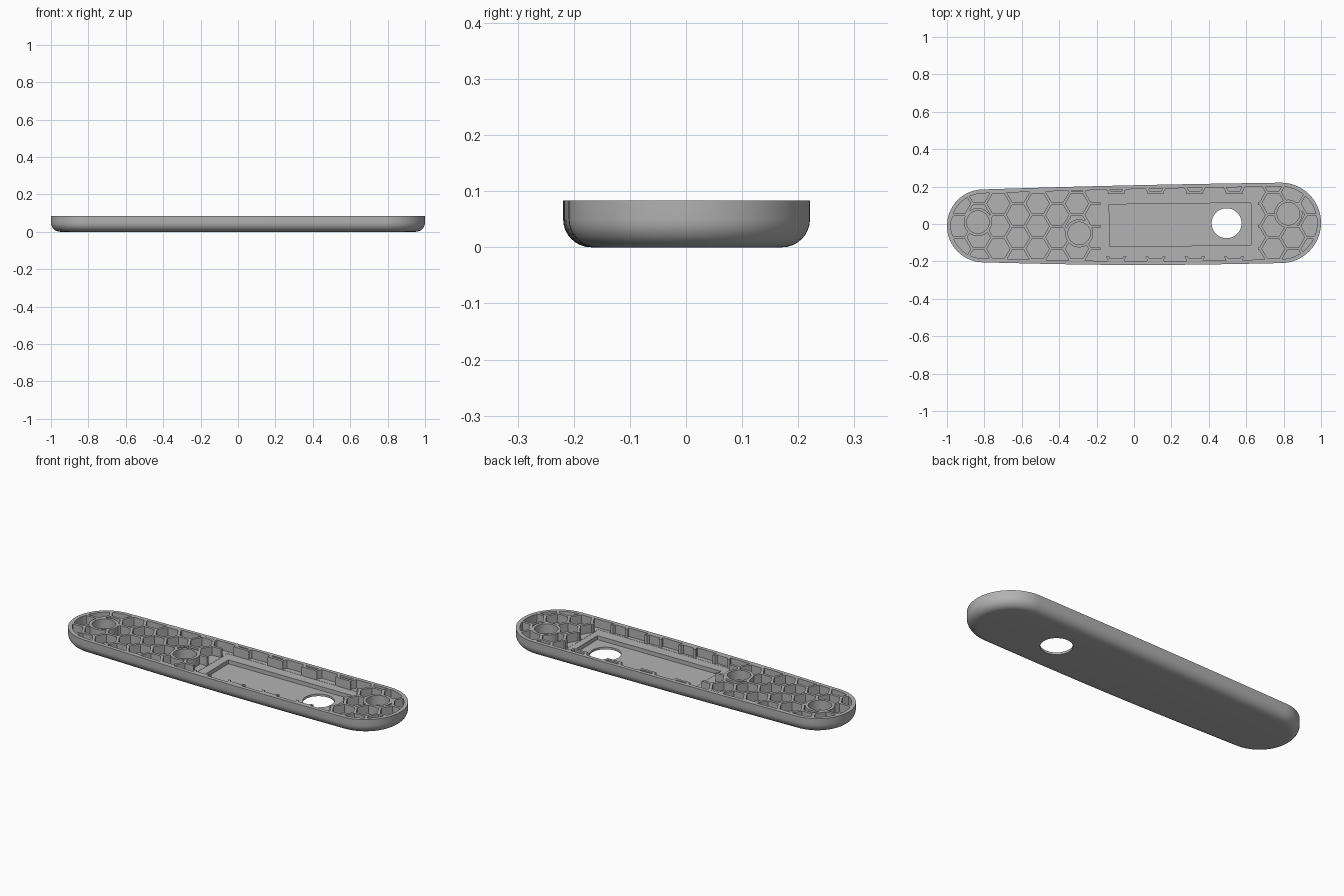
import bpy, bmesh, math
from math import sin, cos, pi

cube = bpy.data.objects.get("Cube")
if cube:
    bpy.data.objects.remove(cube, do_unlink=True)

HEIGHT = 0.083
FLOOR = 0.035          # floor of the honeycomb pockets
ABOVE = 0.12           # cutters reach past the rim
ROUND = 0.05           # rounding of the underside
WALL = 0.021

grey = bpy.data.materials.new("plain_grey")
grey.use_nodes = True
grey.diffuse_color = (0.45, 0.45, 0.45, 1)
grey.node_tree.nodes["Principled BSDF"].inputs["Base Color"].default_value = grey.diffuse_color


def outline(inset=0.0, arc=36, side=16):
    """Tapered slot with gently bowed long sides, counter-clockwise."""
    lx, ly, lr = -0.805, -0.01, 0.195 - inset
    rx, ry, rr = 0.785, 0.006, 0.215 - inset
    pts = []
    for i in range(arc + 1):
        a = -pi / 2 + pi * i / arc
        pts.append((rx + rr * cos(a), ry + rr * sin(a)))

    def long_side(p, q, bow):
        for i in range(1, side):
            t = i / side
            pts.append((p[0] + (q[0] - p[0]) * t,
                        p[1] + (q[1] - p[1]) * t + bow * sin(pi * t)))

    long_side((rx, ry + rr), (lx, ly + lr), 0.004)
    for i in range(arc + 1):
        a = pi / 2 + pi * i / arc
        pts.append((lx + lr * cos(a), ly + lr * sin(a)))
    long_side((lx, ly - lr), (rx, ry - rr), -0.012)
    return pts


def ring_points(x, y, r, n=48):
    return [(x + r * cos(2 * pi * i / n), y + r * sin(2 * pi * i / n)) for i in range(n)]


def rectangle(x, y, w, d, turn=0.0):
    corners = [(-w / 2, -d / 2), (w / 2, -d / 2), (w / 2, d / 2), (-w / 2, d / 2)]
    return [(x + u * cos(turn) - v * sin(turn), y + u * sin(turn) + v * cos(turn))
            for u, v in corners]


def add_loft(bm, sections):
    """Closed solid through a list of (points, z) sections."""
    loops = [[bm.verts.new((x, y, z)) for x, y in pts] for pts, z in sections]
    bm.faces.new(reversed(loops[0]))
    bm.faces.new(loops[-1])
    n = len(loops[0])
    for low, high in zip(loops, loops[1:]):
        for i in range(n):
            j = (i + 1) % n
            bm.faces.new((low[i], low[j], high[j], high[i]))


def solid(name, *lofts):
    bm = bmesh.new()
    for sections in lofts:
        add_loft(bm, sections)
    mesh = bpy.data.meshes.new(name)
    bm.to_mesh(mesh)
    bm.free()
    mesh.materials.append(grey)
    ob = bpy.data.objects.new(name, mesh)
    bpy.context.scene.collection.objects.link(ob)
    return ob


def prism(pts, low, high=ABOVE):
    return [(pts, low), (pts, high)]


def combine(target, operation, other):
    """Apply a boolean and discard the helper."""
    mod = target.modifiers.new("cut", "BOOLEAN")
    mod.operation, mod.object, mod.solver = operation, other, "EXACT"
    graph = bpy.context.evaluated_depsgraph_get()
    graph.update()
    mesh = bpy.data.meshes.new_from_object(target.evaluated_get(graph))
    target.modifiers.clear()
    target.data = mesh
    bpy.data.objects.remove(other, do_unlink=True)


# Outer shell with a rounded underside
shell = []
for k in range(9):
    a = pi / 2 * k / 8
    shell.append((outline(ROUND * (1 - sin(a))), ROUND * (1 - cos(a))))
shell.append((outline(), HEIGHT))
body = solid("honeycomb_tray", shell)

# Honeycomb cells, leaving out those inside the open bay
PITCH, COLUMN, CELL = 0.121, 0.105, 0.0615
BAY = (-0.178, 0.662, -0.174, 0.163)
cells = []
for i in range(-9, 12):
    for j in range(-5, 3):
        x = -0.095 + COLUMN * i
        y = 0.2305 + PITCH * (j + 0.5 * (i % 2))
        inside = (BAY[0] + CELL < x < BAY[1] - CELL and
                  BAY[2] + CELL < y < BAY[3] - CELL)
        if not inside and abs(y) < 0.3:
            cells.append(prism(ring_points(x, y, CELL, 6), FLOOR))
pockets = solid("pocket_cutter", *cells)

# Open bay joins the cells, everything stays inside the rim
bay = rectangle((BAY[0] + BAY[1]) / 2, (BAY[2] + BAY[3]) / 2, BAY[1] - BAY[0], BAY[3] - BAY[2])
combine(pockets, "UNION", solid("bay_cutter", prism(bay, FLOOR - 0.001, ABOVE + 0.01)))
combine(pockets, "INTERSECT", solid("rim_limit", prism(outline(WALL), -0.1, 0.3)))

# Round bosses stand among the cells
BOSSES = [(-0.835, 0.01), (-0.293, -0.05), (0.825, 0.055)]
combine(pockets, "DIFFERENCE", solid(
    "boss_cutter", *[prism(ring_points(x, y, 0.075), -0.1, 0.3) for x, y in BOSSES]))
combine(body, "DIFFERENCE", pockets)

# Boss sockets, sunken rectangular recess and through hole
combine(body, "DIFFERENCE", solid(
    "socket_cutter", *[prism(ring_points(x, y, 0.06), FLOOR - 0.005) for x, y in BOSSES]))
combine(body, "DIFFERENCE", solid(
    "recess_cutter", prism(rectangle(0.247, -0.004, 0.757, 0.226, 0.012), 0.012)))
combine(body, "DIFFERENCE", solid(
    "hole_cutter", prism(ring_points(0.495, 0.004, 0.08, 64), -0.1)))

bpy.ops.object.select_all(action="DESELECT")
body.select_set(True)
bpy.context.view_layer.objects.active = body
bpy.ops.object.shade_smooth_by_angle(angle=math.radians(25))
